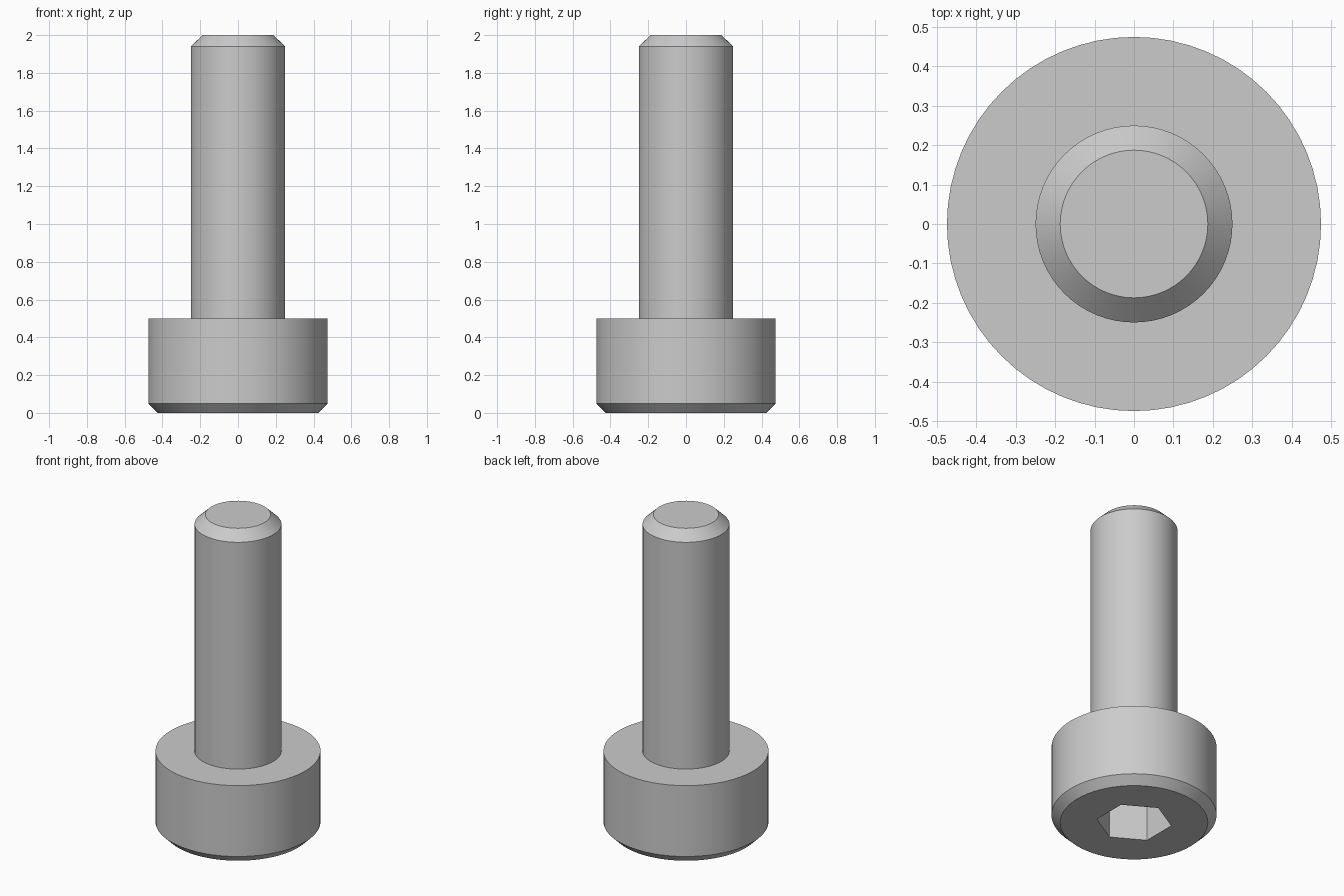
import bpy, bmesh, math

if "Cube" in bpy.data.objects:
    bpy.data.objects.remove(bpy.data.objects["Cube"])

SIDES = 64
steel = bpy.data.materials.new("steel_grey")
steel.diffuse_color = (0.6, 0.6, 0.6, 1)
steel.use_nodes = True
steel.node_tree.nodes["Principled BSDF"].inputs["Base Color"].default_value = steel.diffuse_color


def ring(bm, radius, z, sides, turn=0.0):
    return [bm.verts.new((radius * math.cos(turn + 2 * math.pi * i / sides),
                          radius * math.sin(turn + 2 * math.pi * i / sides), z))
            for i in range(sides)]


def lathe(name, profile, sides, turn=0.0):
    """Closed solid from (radius, z) rings, capped at both ends."""
    bm = bmesh.new()
    rings = [ring(bm, r, z, sides, turn) for r, z in profile]
    for a, b in zip(rings, rings[1:]):
        for i in range(sides):
            j = (i + 1) % sides
            bm.faces.new((a[i], a[j], b[j], b[i]))
    bm.faces.new(rings[0][::-1])
    bm.faces.new(rings[-1])
    mesh = bpy.data.meshes.new(name)
    bm.to_mesh(mesh)
    bm.free()
    mesh.materials.append(steel)
    obj = bpy.data.objects.new(name, mesh)
    bpy.context.collection.objects.link(obj)
    return obj


# Screw body: chamfered head, shank and chamfered tip
body = lathe("cap_screw", [(0.425, 0), (0.475, 0.05), (0.475, 0.5),
                           (0.25, 0.5), (0.25, 1.94), (0.1875, 2.0)], SIDES)

# Hexagonal drive socket, cut into the underside of the head
cutter = lathe("hex_socket_cutter", [(0.2175, -0.1), (0.2175, 0.25)], 6, math.radians(30))
cutter.hide_render = True
cutter.hide_set(True)
cut = body.modifiers.new("hex_socket", 'BOOLEAN')
cut.operation = 'DIFFERENCE'
cut.solver = 'EXACT'
cut.object = cutter

# Smooth round walls, crisp chamfers
bpy.context.view_layer.objects.active = body
body.select_set(True)
bpy.ops.object.modifier_apply(modifier=cut.name)
bpy.data.objects.remove(cutter)
bpy.ops.object.shade_smooth_by_angle(angle=math.radians(30))
